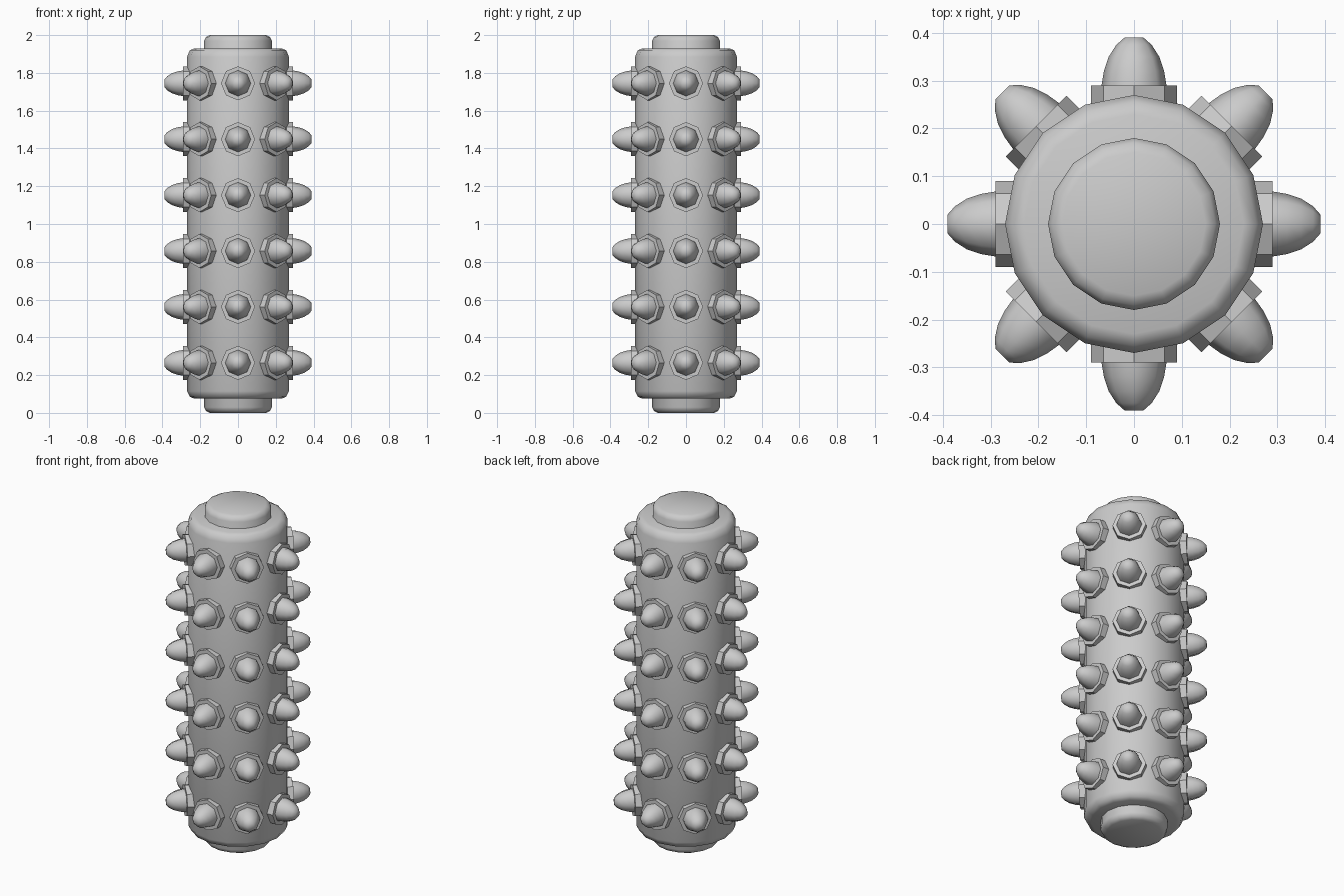
import bpy, math
from mathutils import Matrix

if "Cube" in bpy.data.objects:
    bpy.data.objects.remove(bpy.data.objects["Cube"])


def lathe(profile, sides, matrix, verts, faces):
    """Turn a (radius, height) profile about z and close both ends."""
    start = len(verts)
    for r, h in profile:
        for i in range(sides):
            a = 2 * math.pi * i / sides
            verts.append(matrix @ Matrix.Translation((r * math.cos(a), r * math.sin(a), h)).translation)
    for k in range(len(profile) - 1):
        for i in range(sides):
            j = (i + 1) % sides
            a, b = start + k * sides, start + (k + 1) * sides
            faces.append((a + i, a + j, b + j, b + i))
    last = start + (len(profile) - 1) * sides
    faces.append(tuple(range(start + sides - 1, start - 1, -1)))
    faces.append(tuple(range(last, last + sides)))


def build(name, profile, sides, matrices, angle):
    verts, faces = [], []
    for m in matrices:
        lathe(profile, sides, m, verts, faces)
    mesh = bpy.data.meshes.new(name)
    mesh.from_pydata(verts, [], faces)
    ob = bpy.data.objects.new(name, mesh)
    bpy.context.collection.objects.link(ob)
    bpy.ops.object.select_all(action='DESELECT')
    ob.select_set(True)
    bpy.context.view_layer.objects.active = ob
    bpy.ops.object.shade_smooth_by_angle(angle=math.radians(angle))
    return ob


# Main drum with chamfered rims
build("roller_body", [(0.23, 0.075), (0.255, 0.085), (0.27, 0.115),
                      (0.27, 1.885), (0.255, 1.92), (0.23, 1.93)],
      16, [Matrix()], 50)

# Narrow core showing as a stub at both ends
build("core_shaft", [(0.15, 0), (0.17, 0.01), (0.18, 0.03),
                     (0.18, 1.97), (0.17, 1.99), (0.15, 2.0)],
      16, [Matrix()], 50)

# Six rings of eight spikes, each pointing outward
places = []
for row in range(6):
    for i in range(8):
        places.append(Matrix.Translation((0, 0, 0.265 + row * 0.296))
                      @ Matrix.Rotation(i * math.pi / 4, 4, 'Z')
                      @ Matrix.Rotation(math.pi / 2, 4, 'Y'))

build("spike_collars", [(0.09, 0.235), (0.09, 0.29)], 8, places, 30)
build("spikes", [(0.07, 0.26), (0.068, 0.29), (0.063, 0.32), (0.053, 0.35),
                 (0.037, 0.375), (0.02, 0.39)], 8, places, 60)
